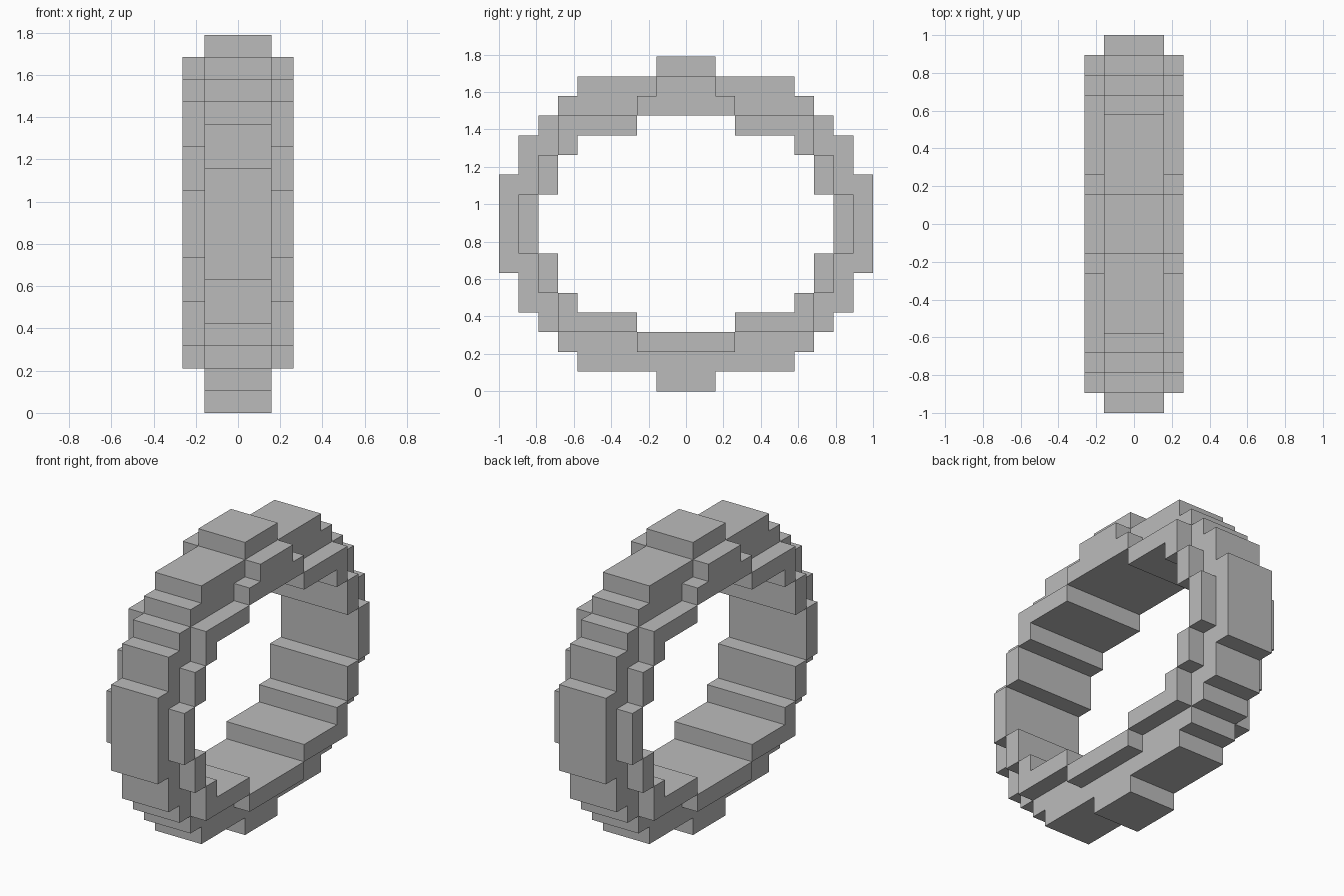
import bpy, bmesh
from mathutils import Vector

cube = bpy.data.objects.get("Cube")
if cube:
    bpy.data.objects.remove(cube, do_unlink=True)

U = 2 / 19      # block size
ROWS = 17

# First and last filled block, counted from the middle, for the lower rows;
# the upper rows mirror them
BAND = [(0, 1), (0, 5), (0, 6), (3, 7), (6, 8), (7, 8), (7, 9), (8, 9), (8, 9)]
RIM = [None, None, (0, 2), (3, 6), (6, 6), (7, 7), (7, 7), (8, 8), (8, 8)]


def fill_rows(spans, columns):
    """Set of block cells for a mirrored list of row spans."""
    cells = set()
    for k in range(ROWS):
        span = spans[min(k, ROWS - 1 - k)]
        if span:
            for j in range(span[0], span[1] + 1):
                cells |= {(i, s * j, k) for i in columns for s in (-1, 1)}
    return cells


# Wide middle band, narrow raised rims on both sides, and a stud above each rim
cells = fill_rows(BAND, (-1, 0, 1)) | fill_rows(RIM, (-2, 2))
cells |= {(i, j, ROWS - 2) for i in (-2, 2) for j in (-1, 0, 1)}

# Outer skin of the blocks
bm = bmesh.new()
verts = {}


def corner(p):
    key = tuple(round(2 * c) for c in p)
    if key not in verts:
        verts[key] = bm.verts.new((p.x * U, p.y * U, (p.z + 0.5) * U))
    return verts[key]


for cell in cells:
    for axis in range(3):
        for sign in (-1, 1):
            n = Vector((0, 0, 0))
            n[axis] = sign
            centre = Vector(cell)
            if tuple(int(c) for c in centre + n) in cells:
                continue
            a = Vector((0, 0, 0))
            a[(axis + 1) % 3] = 0.5
            b = n.cross(a)
            mid = centre + n / 2
            bm.faces.new([corner(mid + d) for d in (-a - b, a - b, a + b, b - a)])

# Merge flat neighbouring faces
bmesh.ops.dissolve_limit(bm, angle_limit=0.01, verts=bm.verts[:], edges=bm.edges[:])

mesh = bpy.data.meshes.new("stepped_ring")
bm.to_mesh(mesh)
bm.free()
ring = bpy.data.objects.new("stepped_ring", mesh)
bpy.context.collection.objects.link(ring)

# Plain grey
grey = bpy.data.materials.new("plain_grey")
grey.use_nodes = True
colour = (0.5, 0.5, 0.5, 1)
grey.diffuse_color = colour
grey.node_tree.nodes["Principled BSDF"].inputs["Base Color"].default_value = colour
mesh.materials.append(grey)
